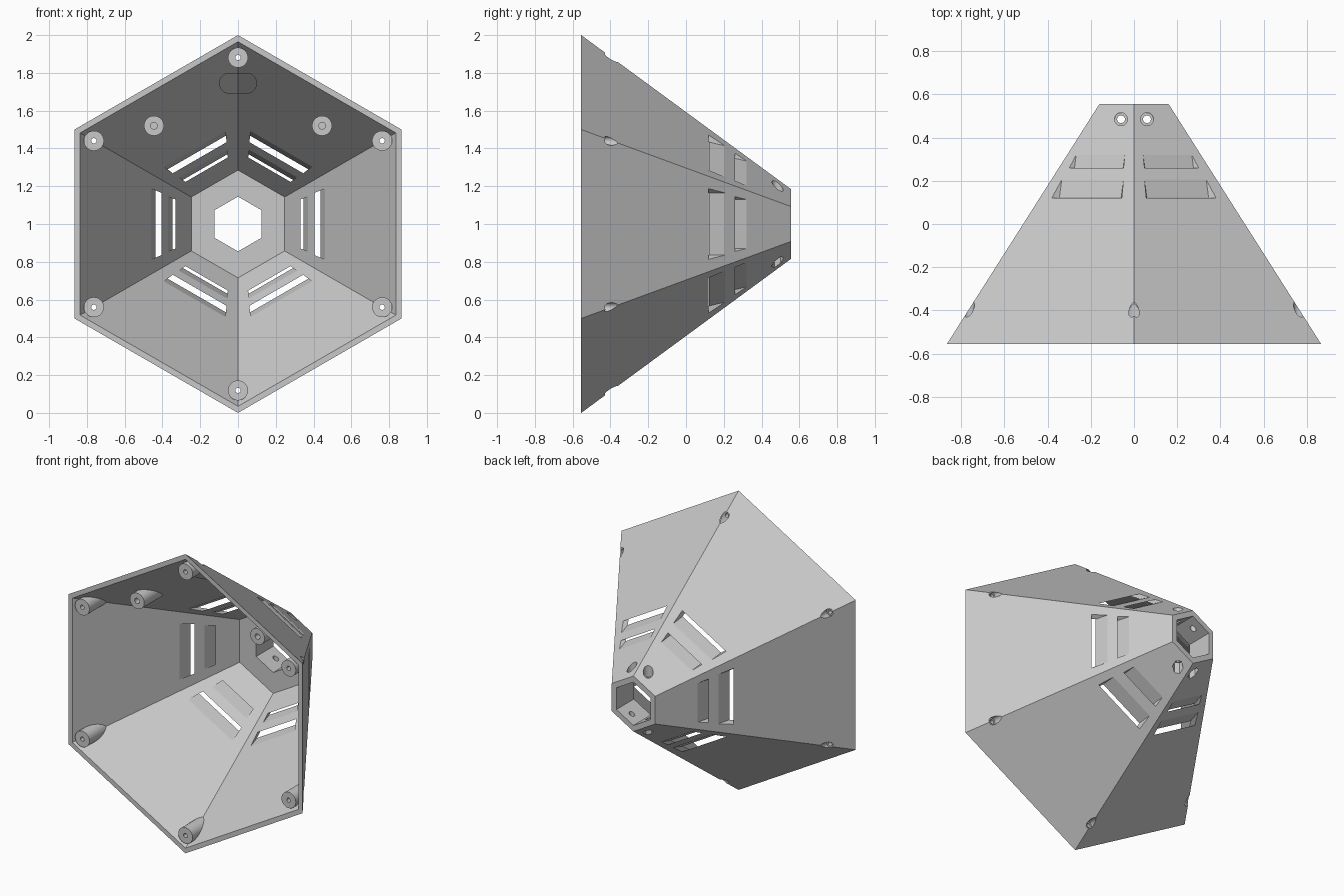
import bpy, bmesh
from math import sin, cos, pi, radians
from mathutils import Vector

if "Cube" in bpy.data.objects:
    bpy.data.objects.remove(bpy.data.objects["Cube"])

MID = 1.0                    # height of the hood's axis
FRONT, BACK = -0.555, 0.555
TAPER = 0.734                # loss of corner radius per unit of depth
OUTER, INNER = 1.0, 0.965    # corner radii at the front rim
FLOOR = 0.371                # inside end of the cavity


def loft(name, rings):
    """Closed solid through rings of equal point count."""
    bm = bmesh.new()
    loops = [[bm.verts.new(p) for p in ring] for ring in rings]
    n = len(loops[0])
    for a, b in zip(loops, loops[1:]):
        for i in range(n):
            bm.faces.new((a[i], a[(i + 1) % n], b[(i + 1) % n], b[i]))
    bm.faces.new(loops[0])
    bm.faces.new(loops[-1])
    bmesh.ops.recalc_face_normals(bm, faces=bm.faces)
    mesh = bpy.data.meshes.new(name)
    bm.to_mesh(mesh)
    bm.free()
    obj = bpy.data.objects.new(name, mesh)
    bpy.context.collection.objects.link(obj)
    return obj


def ring(r, y, n=6, x=0, z=MID, stretch=0):
    """Ring around the depth axis; stretch turns it into a slot outline."""
    phase = 0.5 if stretch else 0
    pts = []
    for i in range(n):
        t = 2 * pi * (i + phase) / n
        side = stretch if i < n / 2 else -stretch
        pts.append(Vector((x + r * sin(t) + side, y, z + r * cos(t))))
    return pts


def rod(name, r, y0, y1, x, z, n=48, stretch=0):
    return loft(name, [ring(r, y, n, x, z, stretch) for y in (y0, y1)])


def upright(name, r, z0, z1, x, y, n=48):
    rings = [[Vector((x + r * sin(2 * pi * i / n), y + r * cos(2 * pi * i / n), z))
              for i in range(n)] for z in (z0, z1)]
    return loft(name, rings)


def cut(target, cutter):
    """Subtract the cutter and discard it."""
    cutter.hide_render = True
    mod = target.modifiers.new("cut", 'BOOLEAN')
    mod.operation = 'DIFFERENCE'
    mod.solver = 'EXACT'
    mod.object = cutter
    bpy.context.view_layer.objects.active = target
    bpy.ops.object.modifier_apply(modifier=mod.name)
    bpy.data.objects.remove(cutter)


def hex_radius(start, y):
    return start - TAPER * (y - FRONT)


def louvre(angle, y0, y1, half0, half1):
    """Slanted vent cutter through the wall facing the given angle."""
    out, inn, slope = 0.06, 0.12, 0.27
    profile = []
    for y, half, steps in ((y0, half0, (out, -inn)), (y1, half1, (-inn, out))):
        r = hex_radius(OUTER, y) * cos(pi / 6)
        profile += [(r - slope * s, y + s, half) for s in steps]
    rings = [[Vector((r * cos(angle) - w * h * sin(angle), y,
                      MID + r * sin(angle) + w * h * cos(angle)))
              for r, y, h in profile] for w in (-1, 1)]
    return loft("louvre_cutter", rings)


# Tapered hexagonal shell and the space inside it
hood = loft("hexagonal_hood", [ring(OUTER, FRONT), ring(hex_radius(OUTER, BACK), BACK)])
cavity = loft("cavity_cutter", [ring(hex_radius(INNER, y), y) for y in (-0.62, FLOOR)])

# Screw bosses are left standing by removing them from the cavity
BOSS, PIN, STEP, DEEP = 0.053, 0.018, -0.43, -0.1
corners = [(0.881 * sin(k * pi / 3), MID + 0.881 * cos(k * pi / 3)) for k in range(6)]
for x, z in corners:
    cut(cavity, rod("corner_boss", BOSS, FRONT, DEEP, x, z))
for x in (-0.445, 0.445):
    cut(cavity, rod("side_boss", BOSS, STEP, DEEP, x, 1.52))
cut(cavity, rod("double_boss", BOSS, STEP, DEEP, 0, 1.745, stretch=0.045))
cut(hood, cavity)

# Hexagonal opening at the narrow end
cut(hood, rod("opening_cutter", 0.145, 0.3, 0.6, 0, MID, n=6))

# Corner screw holes, with head recesses behind
for x, z in corners:
    cut(hood, rod("screw_hole", 0.014, -0.6, 0.1, x, z, n=32))
    cut(hood, rod("head_recess", 0.024, STEP, 0.1, x, z, n=32))

# Blind holes in the inner bosses
for x, z in ((-0.445, 1.52), (0.445, 1.52), (-0.045, 1.745), (0.045, 1.745)):
    cut(hood, rod("blind_hole", PIN, -0.6, -0.33, x, z, n=32))

# Two vents in each wall
for k in range(6):
    cut(hood, louvre(k * pi / 3, 0.12, 0.205, 0.187, 0.165))
    cut(hood, louvre(k * pi / 3, 0.26, 0.32, 0.145, 0.13))

# Upright screw holes near the narrow end: round recess above, nut recess below
for x in (-0.06, 0.06):
    cut(hood, upright("neck_hole", 0.018, 0.6, 1.4, x, 0.485, n=32))
    cut(hood, upright("neck_head_recess", 0.03, 1.155, 1.4, x, 0.485, n=32))
    cut(hood, upright("neck_nut_recess", 0.033, 0.6, 0.845, x, 0.485, n=6))

# Material and shading
grey = bpy.data.materials.new("light_grey")
grey.use_nodes = True
color = (0.58, 0.58, 0.58, 1)
grey.diffuse_color = color
grey.node_tree.nodes["Principled BSDF"].inputs["Base Color"].default_value = color
hood.data.materials.clear()
hood.data.materials.append(grey)
for poly in hood.data.polygons:
    poly.material_index = 0

bpy.ops.object.select_all(action='DESELECT')
hood.select_set(True)
bpy.context.view_layer.objects.active = hood
bpy.ops.object.shade_smooth_by_angle(angle=radians(14))
